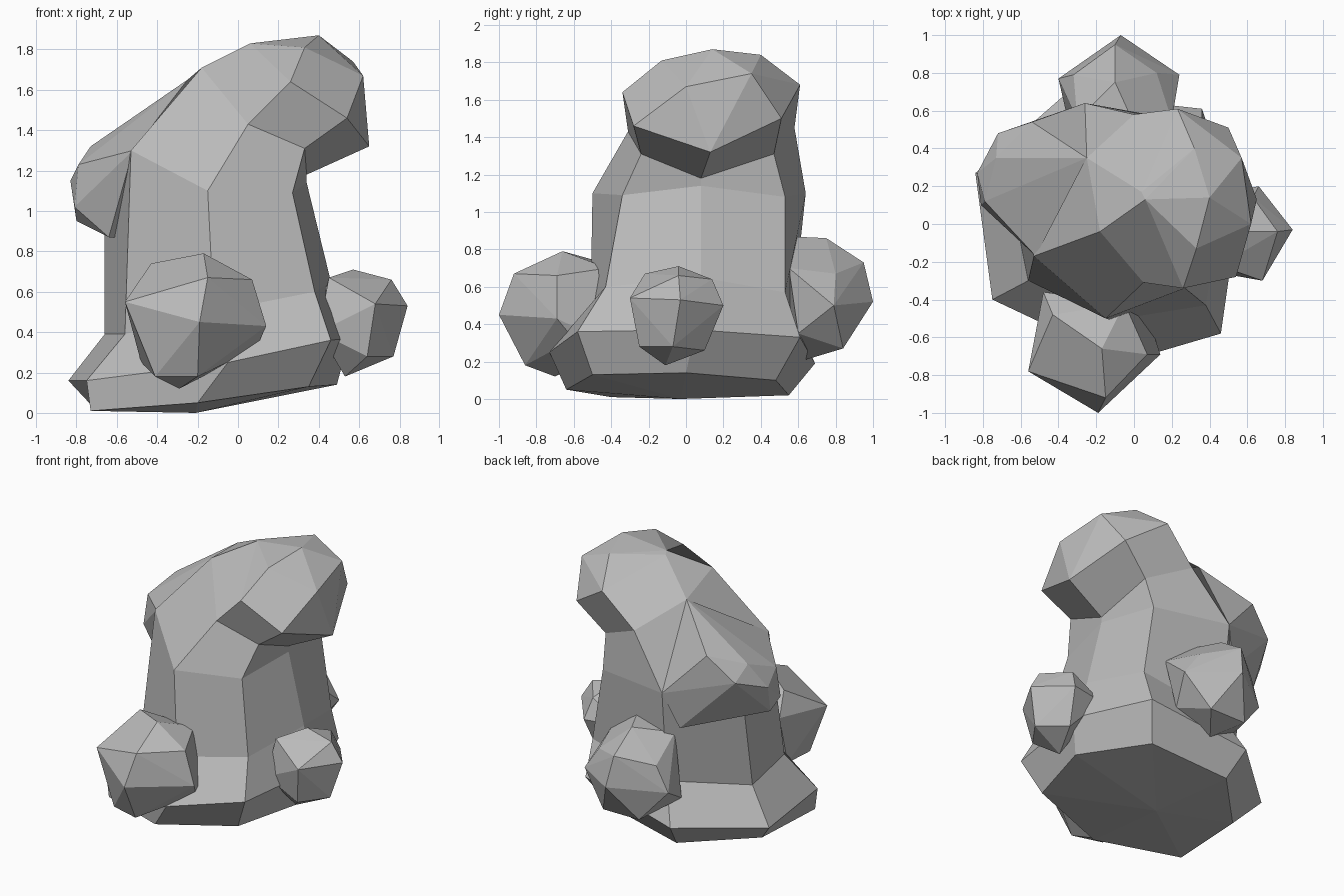
import bpy
import bmesh

cube = bpy.data.objects.get("Cube")
if cube:
    bpy.data.objects.remove(cube, do_unlink=True)

# Single stone colour
stone = bpy.data.materials.new("grey_stone")
stone.use_nodes = True
grey = (0.5, 0.5, 0.5, 1.0)
stone.diffuse_color = grey
stone.node_tree.nodes["Principled BSDF"].inputs["Base Color"].default_value = grey


def finish(name, bm):
    """Turn a bmesh into a flat shaded stone object."""
    bmesh.ops.recalc_face_normals(bm, faces=bm.faces[:])
    mesh = bpy.data.meshes.new(name)
    bm.to_mesh(mesh)
    bm.free()
    mesh.materials.append(stone)
    obj = bpy.data.objects.new(name, mesh)
    bpy.context.scene.collection.objects.link(obj)
    return obj


def chiselled(name, points):
    """Convex faceted stone wrapped around its corner points."""
    bm = bmesh.new()
    verts = [bm.verts.new(p) for p in points]
    result = bmesh.ops.convex_hull(bm, input=verts)
    loose = {v for v in result["geom_interior"] if isinstance(v, bmesh.types.BMVert)}
    bmesh.ops.delete(bm, geom=list(loose), context="VERTS")
    bmesh.ops.dissolve_limit(bm, angle_limit=0.07, verts=bm.verts[:], edges=bm.edges[:])
    return finish(name, bm)


def loft(name, rings, foot):
    """Faceted column through matching cross-sections, closed under by a foot point."""
    bm = bmesh.new()
    loops = [[bm.verts.new(p) for p in ring] for ring in rings]
    count = len(loops[0])
    for low, high in zip(loops, loops[1:]):
        for i in range(count):
            j = (i + 1) % count
            bm.faces.new((low[i], low[j], high[j], high[i]))
    centre = bm.verts.new(foot)
    for i in range(count):
        bm.faces.new((centre, loops[0][(i + 1) % count], loops[0][i]))
    return finish(name, bm)


# Cross-sections run counter-clockwise from the front corner
sole = [(-.2, -.64, .05), (.35, -.5, .13), (.49, 0, .14), (.25, .48, .1),
        (-.31, .55, .02), (-.7, .15, .01), (-.73, -.4, .01)]
rim = [(-.05, -.73, .25), (.46, -.58, .36), (.55, .05, .37), (.36, .61, .33),
       (-.36, .69, .19), (-.84, .27, .16), (-.75, -.4, .16)]
waist = [(-.12, -.51, .5), (.38, -.43, .6), (.46, .08, .65), (.36, .53, .57),
         (-.25, .57, .45), (-.66, .2, .39), (-.56, -.3, .39)]
chest = [(-.15, -.5, 1.1), (.27, -.34, 1.09), (.34, .08, 1.14), (.28, .53, 1.08),
         (-.26, .64, 1.1), (-.66, .3, 1), (-.53, -.17, 1.3)]
neck = [(.05, -.31, 1.43), (.33, -.24, 1.31), (.34, .08, 1.18), (.3, .47, 1.31),
        (0, .58, 1.45), (-.25, .35, 1.65), (-.18, -.04, 1.71)]
brow = [(.26, -.34, 1.64), (.54, -.28, 1.46), (.65, .13, 1.32), (.5, .51, 1.5),
        (.23, .61, 1.68), (.04, .17, 1.82), (.06, .13, 1.83)]

# Leaning rock column and its overhanging top
loft("leaning_column", [sole, rim, waist, chest, neck, brow], (-.21, -.03, 0))
chiselled("column_crown", brow + [(.33, -.13, 1.81), (.62, 0, 1.67), (.57, .35, 1.74),
                                  (.32, .4, 1.84), (.4, .14, 1.87)])

# Shoulder bulge on the side away from the lean
chiselled("shoulder_bulge", [
    (-.81, .1, 1.02), (-.83, .27, 1.15), (-.79, .12, 1.23), (-.73, .35, 1.32),
    (-.72, .48, 1.23), (-.54, .54, 1.4), (-.25, .35, 1.65), (-.26, .64, 1.1),
    (-.52, -.17, 1.3), (-.8, .2, .95), (-.64, .03, .87), (-.35, .57, .85)])

# Boulders resting against the base
chiselled("front_boulder", [
    (-.17, -.66, .79), (-.15, -.92, .67), (-.56, -.78, .55), (-.19, -1, .45),
    (.14, -.69, .43), (.07, -.69, .66), (-.43, -.48, .74), (-.48, -.36, .6),
    (-.2, -.86, .18), (-.41, -.8, .18), (-.29, -.7, .12), (.09, -.6, .32),
    (-.05, -.42, .7), (-.48, -.45, .25), (.05, -.42, .3)])
chiselled("left_boulder", [
    (.84, -.03, .53), (.77, -.07, .28), (.76, -.04, .66), (.57, -.04, .71),
    (.68, -.3, .54), (.64, -.25, .28), (.53, -.11, .18), (.66, .2, .5),
    (.62, .1, .26), (.63, .14, .64), (.45, -.22, .67), (.4, -.25, .4), (.4, .15, .5)])
chiselled("back_boulder", [
    (-.1, .75, .86), (-.1, .95, .73), (-.07, 1, .52), (.24, .79, .5),
    (.12, .8, .67), (-.4, .77, .48), (-.32, .79, .66), (-.22, .84, .27),
    (.06, .84, .27), (-.1, .64, .21), (.15, .6, .35), (.2, .55, .7),
    (-.3, .55, .8), (-.35, .55, .35), (0, .53, .87)])
